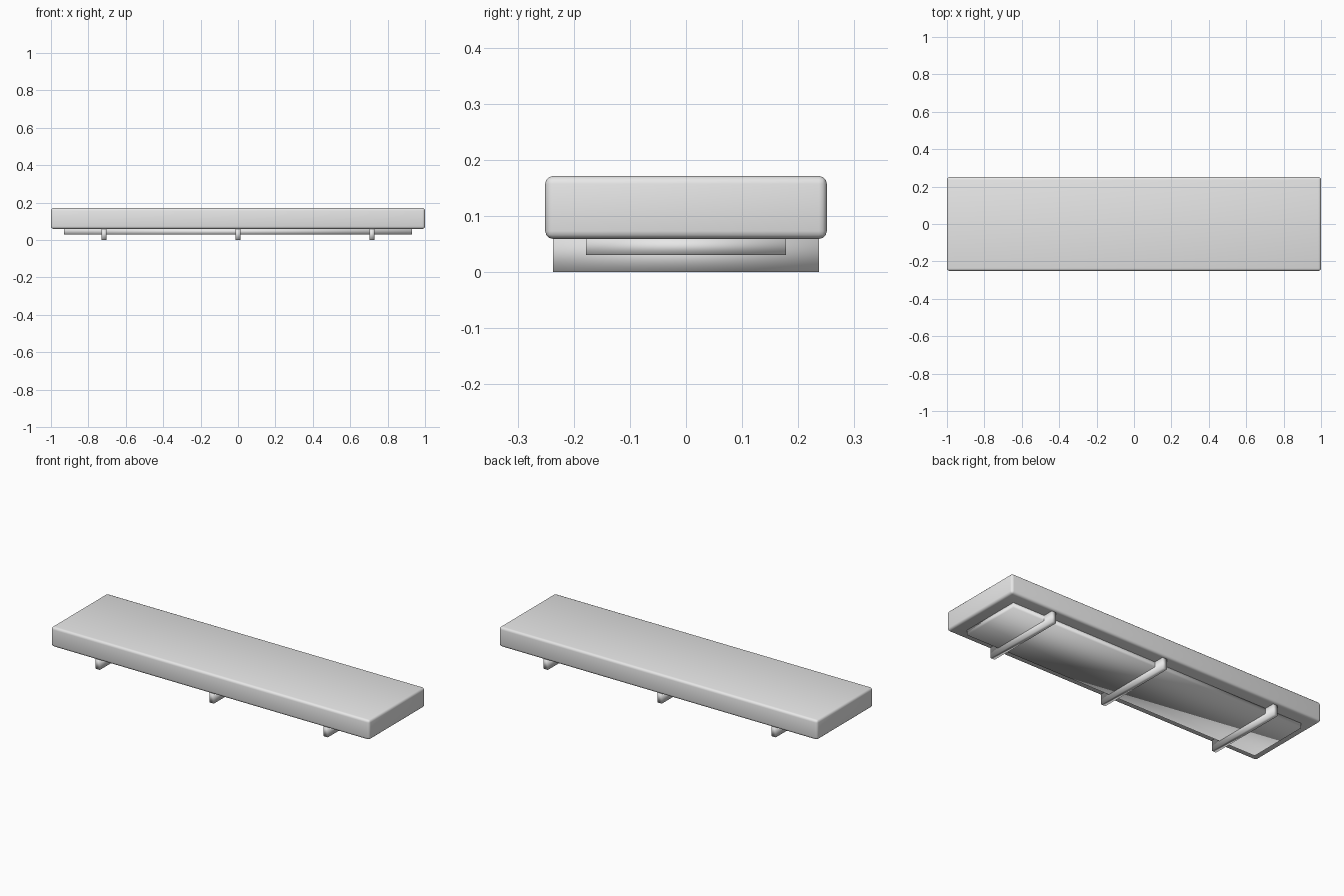
import bpy

if "Cube" in bpy.data.objects:
    bpy.data.objects.remove(bpy.data.objects["Cube"])

grey = bpy.data.materials.new("light_grey")
grey.diffuse_color = (0.8, 0.8, 0.8, 1)
grey.use_nodes = True
grey.node_tree.nodes["Principled BSDF"].inputs["Base Color"].default_value = grey.diffuse_color


def box(name, center, size, bevel=0.0):
    """Soft-shaded box, optionally with rounded edges."""
    bpy.ops.mesh.primitive_cube_add(size=1, location=center)
    obj = bpy.context.object
    obj.name = name
    obj.scale = size
    bpy.ops.object.transform_apply(location=False, rotation=False, scale=True)
    obj.data.materials.append(grey)
    if bevel:
        mod = obj.modifiers.new("rounded_edges", 'BEVEL')
        mod.width = bevel
        mod.segments = 3
    bpy.ops.object.shade_smooth()
    return obj


# Thick rounded top
box("slab", (0, 0, 0.115), (2.0, 0.502, 0.112), 0.014)

# Thin panel under the slab
box("under_panel", (0, 0, 0.045), (1.86, 0.356, 0.03))

# Three cross battens
for label, x in (("left", -0.716), ("middle", 0), ("right", 0.716)):
    box(label + "_batten", (x, 0, 0.03), (0.028, 0.474, 0.06))
